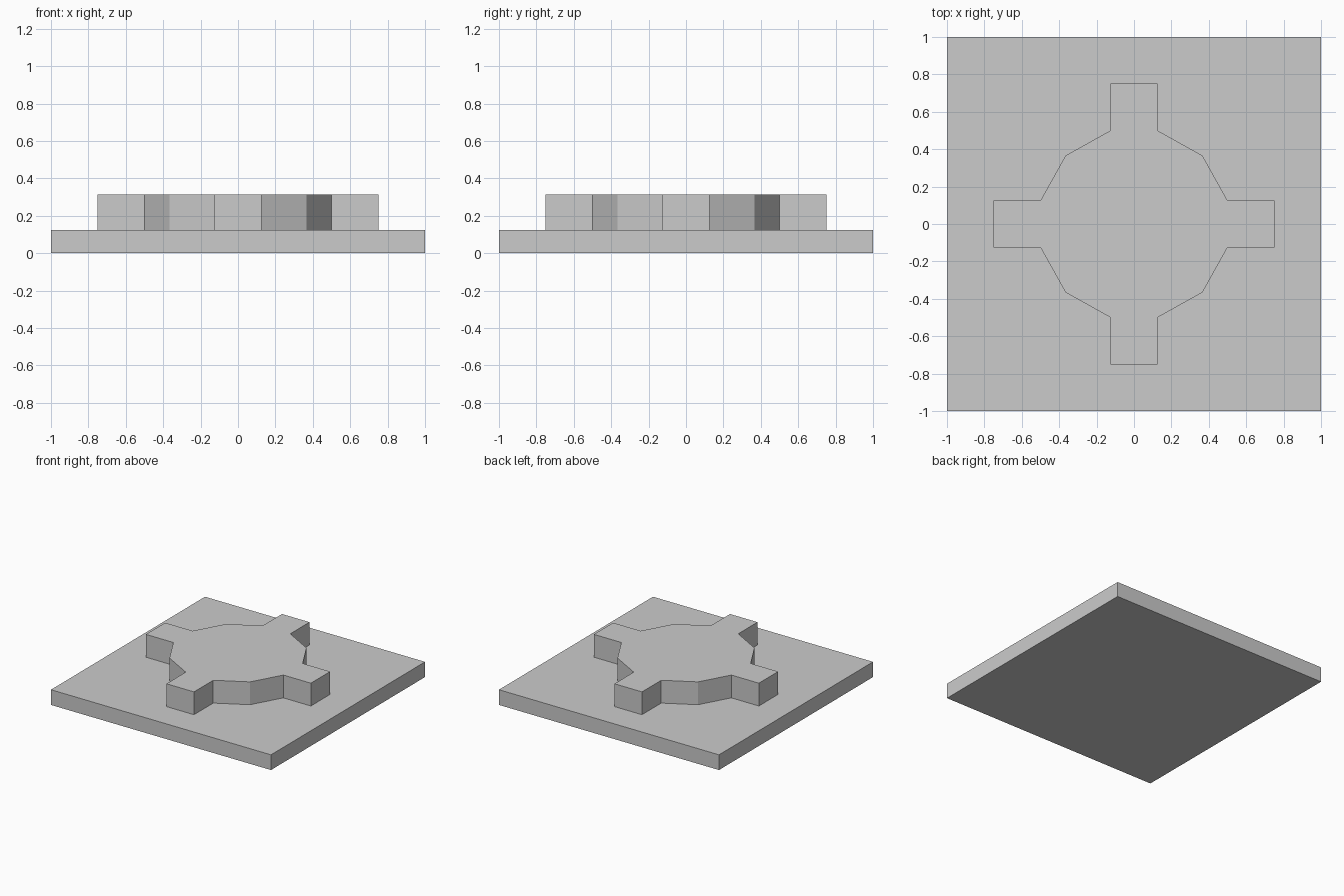
import bpy, bmesh

if "Cube" in bpy.data.objects:
    bpy.data.objects.remove(bpy.data.objects["Cube"])

PLATE_TOP = 0.125
CROSS_TOP = 0.3125


def prism(name, outline, z0, z1):
    """Extrude a closed outline from z0 up to z1."""
    bm = bmesh.new()
    base = bm.faces.new([bm.verts.new((x, y, z0)) for x, y in outline])
    top = bmesh.ops.extrude_face_region(bm, geom=[base], use_keep_orig=True)["geom"]
    bmesh.ops.translate(bm, vec=(0, 0, z1 - z0),
                        verts=[g for g in top if isinstance(g, bmesh.types.BMVert)])
    bmesh.ops.recalc_face_normals(bm, faces=bm.faces)
    mesh = bpy.data.meshes.new(name)
    bm.to_mesh(mesh)
    bm.free()
    obj = bpy.data.objects.new(name, mesh)
    bpy.context.collection.objects.link(obj)
    return obj


# Square base plate
prism("base_plate", [(-1, -1), (1, -1), (1, 1), (-1, 1)], 0, PLATE_TOP)

# Raised hub with four arms: one quarter outline turned four times
outline = []
quarter = [(0.75, -0.125), (0.75, 0.125), (0.5, 0.125), (0.366, 0.366), (0.125, 0.5)]
for turn in range(4):
    outline += quarter
    quarter = [(-y, x) for x, y in quarter]
prism("raised_cross", outline, PLATE_TOP, CROSS_TOP)
